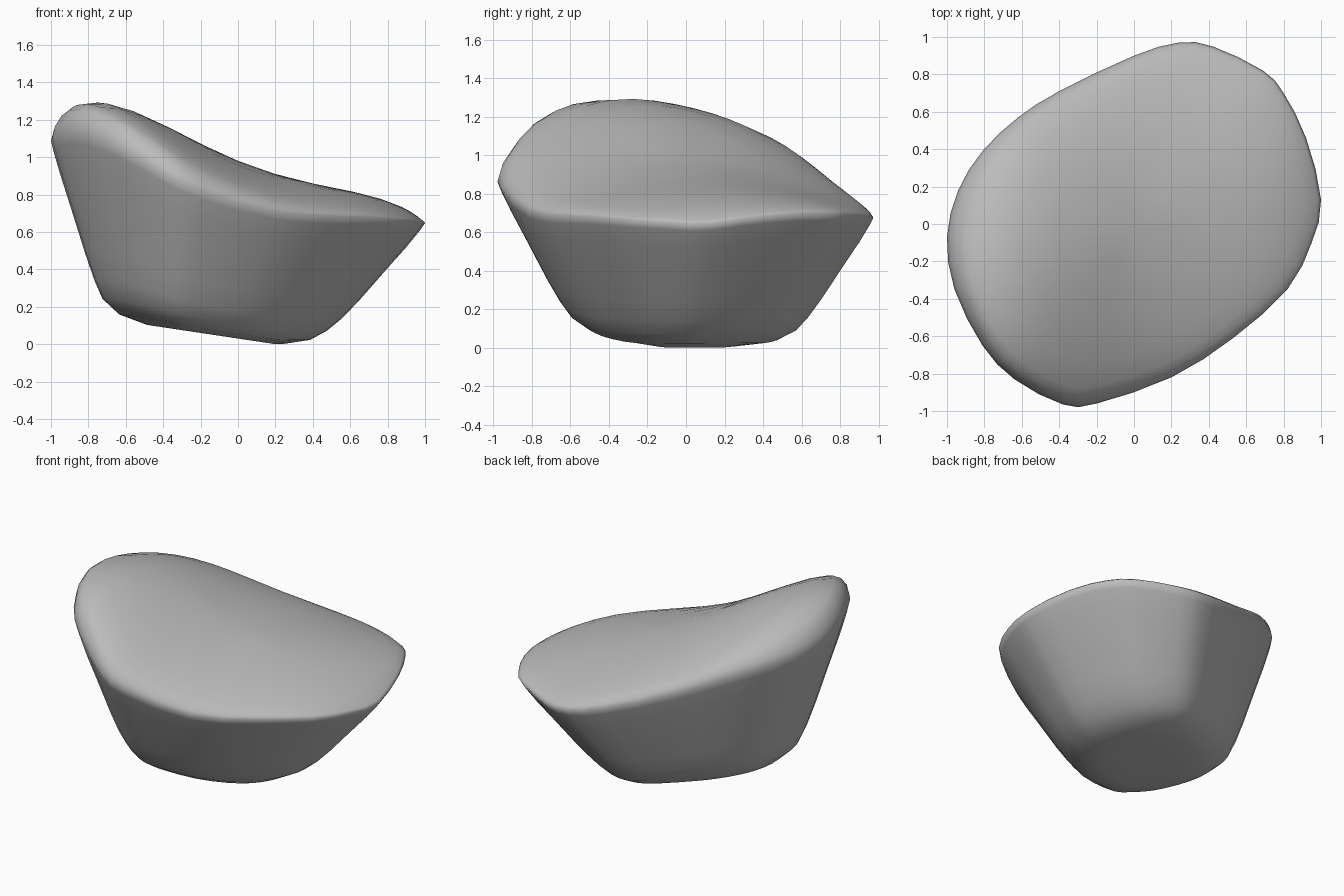
import bpy
import bmesh
from math import sqrt
from mathutils import Vector

default_cube = bpy.data.objects.get("Cube")
if default_cube:
    bpy.data.objects.remove(default_cube, do_unlink=True)

# Rim outline in plan, counter-clockwise
OUTLINE = [(1, .13), (.92, .46), (.8, .7), (.69, .82), (.42, .95), (.24, .97), (0, .9),
           (-.4, .71), (-.62, .57), (-.81, .39), (-.94, .18), (-1, -.07), (-.96, -.35),
           (-.81, -.65), (-.64, -.83), (-.38, -.965), (-.2, -.96), (.2, -.82),
           (.53, -.61), (.82, -.35), (.95, -.1)]
BASE_CENTRE = Vector((-.125, -.01))
BASE_SCALE = .6


def smooth_loop(points):
    """Closed outline with a curved midpoint added on every side."""
    pts = [Vector(p) for p in points]
    count = len(pts)
    loop = []
    for i, p in enumerate(pts):
        before, after, beyond = pts[i - 1], pts[(i + 1) % count], pts[(i + 2) % count]
        loop.append(p)
        loop.append((p + after) * .5625 - (before + beyond) * .0625)
    return loop


def raised_side(x):
    """Weight that grows smoothly towards the raised side."""
    return (sqrt(x * x + .06) - x) / 2


def top_height(p):
    """Slope falling from the raised side, rounded off and tipped to the back."""
    x, y = p
    spine = .985 - .42 * x + .27 * x**2 + .14 * x**3 - .31 * x**4
    tip = raised_side(x) * (.16 * y * y + .18 * y + .04)
    return spine - .2 * (y - .3 * x) ** 2 - tip


def base_height(p):
    """Slightly tilted underside."""
    return max(.03 - .15 * p.x, 0)


def rim_drop(p):
    """Depth of the lip, rounder along the raised front."""
    return .05 - .04 * p.x + .12 * max(-p.y, 0) * raised_side(p.x)


def rim_height(p):
    return top_height(p) - rim_drop(p)


rim = smooth_loop(OUTLINE)
base = [BASE_CENTRE + p * BASE_SCALE for p in rim]
rings = []

# Underside rings: scale about the base centre, lift towards the rim
for scale, lift in [(.3, 0), (.6, 0), (.85, .035)]:
    ring = []
    for foot, edge in zip(base, rim):
        p = BASE_CENTRE.lerp(foot, scale)
        low = base_height(p)
        ring.append((p.x, p.y, low + lift * (rim_height(edge) - low)))
    rings.append(ring)

# Flared wall rings: blend from base outline to rim outline
for flare, lift in [(0, .11), (.15, .21), (.33, .36), (.6, .61), (.82, .81), (.95, .94), (1, 1)]:
    ring = []
    for foot, edge in zip(base, rim):
        p = foot.lerp(edge, flare)
        low = base_height(foot)
        ring.append((p.x, p.y, low + lift * (rim_height(edge) - low)))
    rings.append(ring)

# Rounded lip and top surface rings
for scale, drop in [(.985, .55), (.95, .22), (.9, .06), (.78, 0), (.62, 0), (.42, 0), (.2, 0)]:
    ring = []
    for edge in rim:
        p = edge * scale
        ring.append((p.x, p.y, top_height(p) - drop * rim_drop(edge)))
    rings.append(ring)

# Skin the rings and close both ends
bm = bmesh.new()
loops = [[bm.verts.new(co) for co in ring] for ring in rings]
count = len(rim)
for lower, upper in zip(loops, loops[1:]):
    for i in range(count):
        j = (i + 1) % count
        bm.faces.new((lower[i], lower[j], upper[j], upper[i]))
bottom = bm.verts.new((BASE_CENTRE.x, BASE_CENTRE.y, base_height(BASE_CENTRE)))
summit = bm.verts.new((0, 0, top_height(Vector((0, 0)))))
for i in range(count):
    j = (i + 1) % count
    bm.faces.new((bottom, loops[0][j], loops[0][i]))
    bm.faces.new((summit, loops[-1][i], loops[-1][j]))
bmesh.ops.recalc_face_normals(bm, faces=bm.faces)
for face in bm.faces:
    face.smooth = True

mesh = bpy.data.meshes.new("boulder")
bm.to_mesh(mesh)
bm.free()
boulder = bpy.data.objects.new("boulder", mesh)
bpy.context.collection.objects.link(boulder)

# Stone colour
stone = bpy.data.materials.new("stone grey")
stone.use_nodes = True
grey = (.5, .5, .5, 1)
stone.diffuse_color = grey
stone.node_tree.nodes["Principled BSDF"].inputs["Base Color"].default_value = grey
mesh.materials.append(stone)
